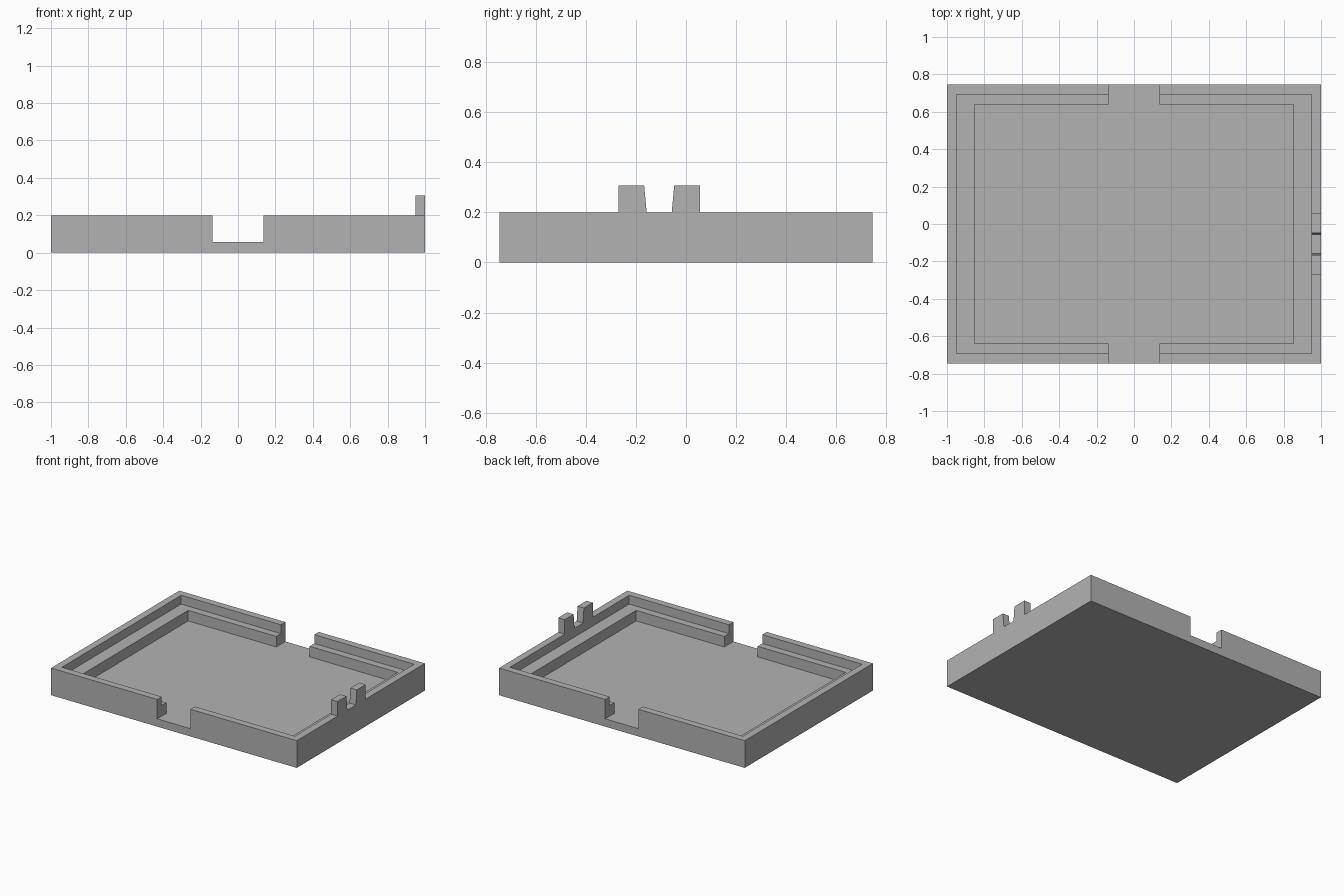
import bpy, bmesh

cube = bpy.data.objects.get("Cube")
if cube:
    bpy.data.objects.remove(cube, do_unlink=True)

grey = bpy.data.materials.new("plain grey")
grey.use_nodes = True
COLOUR = (0.45, 0.45, 0.45, 1)
grey.diffuse_color = COLOUR
grey.node_tree.nodes["Principled BSDF"].inputs["Base Color"].default_value = COLOUR

HALF_X, HALF_Y, HEIGHT = 1.0, 0.745, 0.2
FLOOR, LEDGE, ABOVE = 0.057, 0.135, 0.4
RIM = 0.052


def prism(name, outline, offset):
    """Extrude a planar outline by an offset vector."""
    bm = bmesh.new()
    face = bm.faces.new([bm.verts.new(p) for p in outline])
    result = bmesh.ops.extrude_face_region(bm, geom=[face])
    moved = [v for v in result["geom"] if isinstance(v, bmesh.types.BMVert)]
    bmesh.ops.translate(bm, verts=moved, vec=offset)
    bmesh.ops.recalc_face_normals(bm, faces=bm.faces)
    mesh = bpy.data.meshes.new(name)
    bm.to_mesh(mesh)
    bm.free()
    mesh.materials.append(grey)
    obj = bpy.data.objects.new(name, mesh)
    bpy.context.collection.objects.link(obj)
    return obj


def block(name, hx, hy, z0, z1):
    """Centred box between two heights."""
    corners = [(-hx, -hy, z0), (hx, -hy, z0), (hx, hy, z0), (-hx, hy, z0)]
    return prism(name, corners, (0, 0, z1 - z0))


# Tray body with a stepped pocket and a slot through the front and back walls
tray = block("tray", HALF_X, HALF_Y, 0, HEIGHT)
cutters = [
    block("rim_pocket", HALF_X - RIM, HALF_Y - RIM, LEDGE, ABOVE),
    block("inner_pocket", 0.853, 0.639, FLOOR, ABOVE),
    block("wall_slot", 0.136, 1, FLOOR, ABOVE),
]
bpy.context.view_layer.objects.active = tray
for cutter in cutters:
    cutter.hide_render = True
    mod = tray.modifiers.new(cutter.name, "BOOLEAN")
    mod.operation = "DIFFERENCE"
    mod.solver = "EXACT"
    mod.object = cutter
    bpy.ops.object.modifier_apply(modifier=mod.name)
    bpy.data.objects.remove(cutter, do_unlink=True)

# Pair of tabs on the left rim, their facing sides sloped
TAB_MIDDLE, TAB_TOP = -0.107, 0.307
for name, side in (("front_tab", -1), ("back_tab", 1)):
    profile = [(0.163, HEIGHT), (0.163, TAB_TOP), (0.06, TAB_TOP), (0.05, HEIGHT)]
    outline = [(HALF_X - RIM, TAB_MIDDLE + side * y, z) for y, z in profile]
    prism(name, outline, (RIM, 0, 0))
